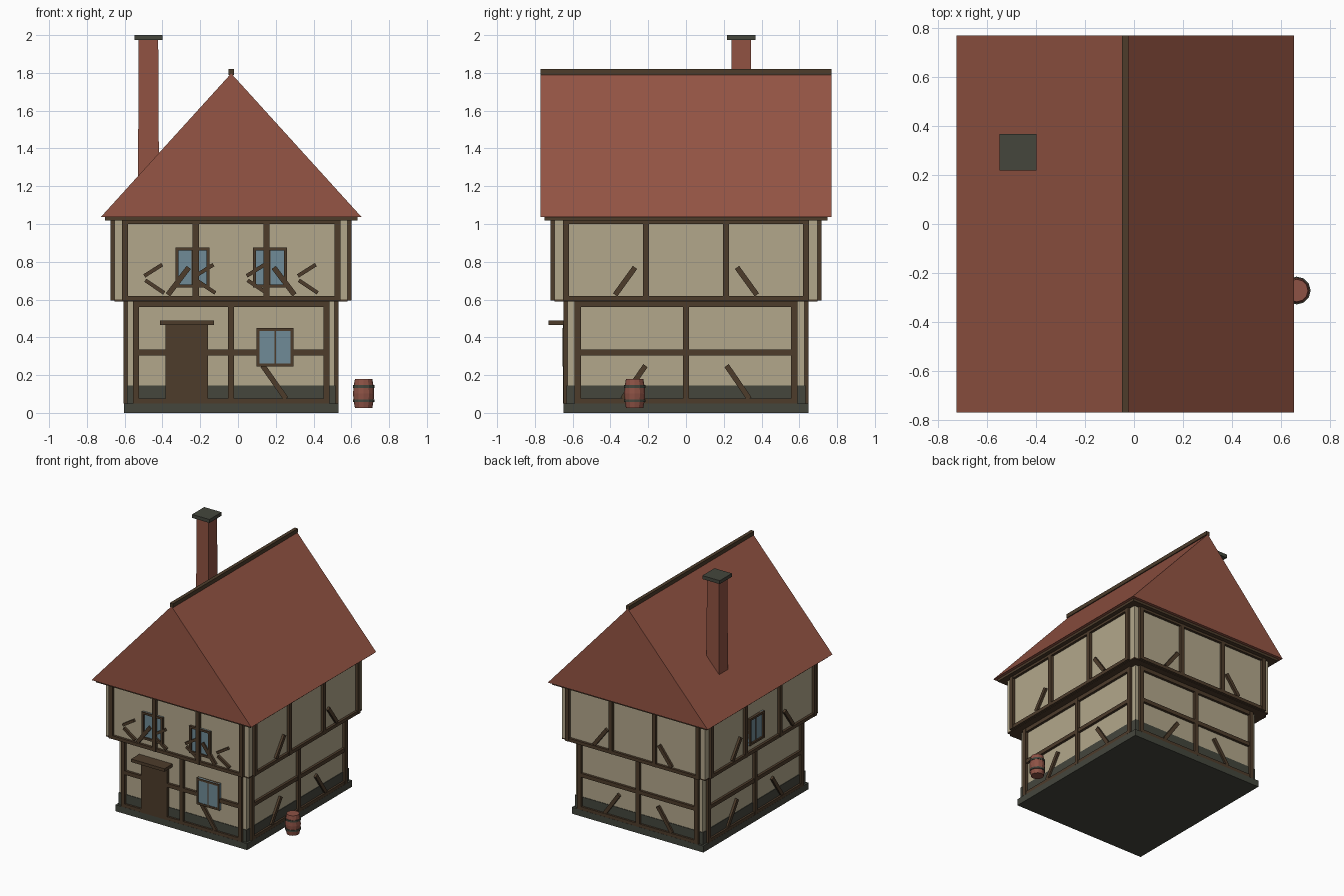
import bpy, bmesh, math
from mathutils import Matrix, Vector

cube = bpy.data.objects.get("Cube")
if cube:
    bpy.data.objects.remove(cube, do_unlink=True)


def material(name, rgb):
    m = bpy.data.materials.new(name)
    m.use_nodes = True
    m.diffuse_color = (*rgb, 1)
    m.node_tree.nodes["Principled BSDF"].inputs["Base Color"].default_value = (*rgb, 1)
    return m


PLASTER = material("cream plaster", (0.45, 0.39, 0.26))
TIMBER = material("dark timber", (0.075, 0.045, 0.024))
STONE = material("grey stone", (0.058, 0.061, 0.046))
TILE = material("red roof tile", (0.30, 0.09, 0.058))
BRICK = material("red brick", (0.28, 0.085, 0.055))
GLASS = material("blue glass", (0.16, 0.26, 0.31))
BARREL = material("red barrel wood", (0.27, 0.085, 0.06))

CX = -0.036                       # the house sits left of centre, the barrel right


def finish(name, bm, mat):
    bmesh.ops.recalc_face_normals(bm, faces=bm.faces)
    mesh = bpy.data.meshes.new(name)
    bm.to_mesh(mesh)
    bm.free()
    mesh.materials.append(mat)
    ob = bpy.data.objects.new(name, mesh)
    bpy.context.collection.objects.link(ob)
    return ob


def block(name, centre, half_x, half_y, z0, z1, mat, top_scale=1):
    """Upright block, optionally tapered towards the top."""
    bm = bmesh.new()
    bmesh.ops.create_cube(bm, size=2)
    for v in bm.verts:
        s = top_scale if v.co.z > 0 else 1
        v.co = (centre[0] + v.co.x * half_x * s, centre[1] + v.co.y * half_y * s,
                z1 if v.co.z > 0 else z0)
    return finish(name, bm, mat)


class Wall:
    """One wall plane: u runs along it, d points out of it, z is up."""

    def __init__(self, turn, half_depth):
        self.frame = (Matrix.Translation((CX, 0, 0)) @ Matrix.Rotation(turn * math.pi / 2, 4, 'Z')
                      @ Matrix.Translation((0, -half_depth, 0)))

    def bar(self, bm, a, b, width, depth, back=0.01):
        a, b = Vector(a), Vector(b)
        run, mid = b - a, (a + b) / 2
        m = (self.frame @ Matrix.Translation((mid.x, (back - depth) / 2, mid.y))
             @ Matrix.Rotation(-math.atan2(run.y, run.x), 4, 'Y')
             @ Matrix.Diagonal((run.length, depth + back, width, 1)))
        bmesh.ops.create_cube(bm, size=1, matrix=m)

    def rect(self, bm, u0, u1, z0, z1, depth):
        z = (z0 + z1) / 2
        self.bar(bm, (u0, z), (u1, z), z1 - z0, depth)

    def window(self, name, u0, u1, z0, z1, glass_depth, frame_depth):
        bm = bmesh.new()
        self.rect(bm, u0, u1, z0, z1, glass_depth)
        finish(name + "_glass", bm, GLASS)
        bm = bmesh.new()
        w = 0.016
        self.rect(bm, u0, u0 + w, z0, z1, frame_depth)
        self.rect(bm, u1 - w, u1, z0, z1, frame_depth)
        self.rect(bm, u0 + w, u1 - w, z0, z0 + w, frame_depth)
        self.rect(bm, u0 + w, u1 - w, z1 - w, z1, frame_depth)
        mid = (u0 + u1) / 2
        self.rect(bm, mid - 0.004, mid + 0.004, z0 + w, z1 - w, glass_depth + 0.003)
        finish(name + "_frame", bm, TIMBER)


def timbers(name, wall, posts, z0, z1, rails, braces):
    """Posts, rails between the end posts, and mirrored slanting braces."""
    bm = bmesh.new()
    for u in posts:
        wall.rect(bm, u - 0.016, u + 0.016, z0, z1, 0.021)
    for lo, hi in rails:
        wall.rect(bm, posts[0], posts[-1], lo, hi, 0.019)
    for s in (-1, 1):
        (ua, za), (ub, zb) = braces
        wall.bar(bm, (s * ua, za), (s * ub, zb), 0.028, 0.017)
    finish(name, bm, TIMBER)


# Storeys
LOW, UP = (0.548, 0.628), (0.617, 0.697)
block("stone_plinth", (CX, 0), 0.568, 0.648, 0, 0.05, STONE)
block("stone_wall_base", (CX, 0), LOW[0] + 0.004, LOW[1] + 0.004, 0.05, 0.145, STONE)
block("ground_floor_walls", (CX, 0), *LOW, 0.145, 0.594, PLASTER)
block("jetty_plate", (CX, 0), *UP, 0.59, 0.6, TIMBER)
block("upper_floor_walls", (CX, 0), *UP, 0.6, 1.02, PLASTER)
block("eaves_plate", (CX, 0), 0.668, 0.748, 1.018, 1.04, TIMBER)

# Timber framing on all four sides
low_walls, up_walls = [], []
for i, side in enumerate(("front", "left", "back", "right")):
    lw = Wall(i, LOW[1 - i % 2])
    uw = Wall(i, UP[1 - i % 2])
    low_walls.append(lw)
    up_walls.append(uw)
    end = (0.505, 0.573)[i % 2]
    timbers(side + "_ground_timbers", lw, (-end, 0, end), 0.05, 0.59,
            ((0.05, 0.075), (0.305, 0.335), (0.56, 0.59)),
            ((0.167, 0.25), (0.29, 0.075)) if i % 2 == 0 else ((0.215, 0.25), (0.335, 0.075)))
    end = (0.563, 0.635)[i % 2]
    timbers(side + "_upper_timbers", uw, (-end, -end / 3, end / 3, end), 0.594, 1.02,
            ((0.594, 0.62), (1.0, 1.02)),
            ((0.225, 0.77), (0.335, 0.625)) if i % 2 == 0 else ((0.27, 0.77), (0.375, 0.625)))

# Windows
front_low, front_up = low_walls[0], up_walls[0]
front_low.window("ground_window", 0.134, 0.331, 0.245, 0.45, 0.021, 0.025)
for name, u in (("right", -0.205), ("left", 0.205)):
    front_up.window("upper_window_" + name, u - 0.09, u + 0.09, 0.665, 0.875, 0.008, 0.02)
up_walls[3].window("side_window", -0.17, 0.01, 0.665, 0.875, 0.008, 0.02)

# Small decorative struts beside the upper windows
bm = bmesh.new()
for k in range(4):
    u = -0.46 + 0.271 * k
    front_up.bar(bm, (u, 0.725), (u + 0.095, 0.785), 0.02, 0.019)
    front_up.bar(bm, (u + 0.005, 0.702), (u + 0.105, 0.635), 0.02, 0.019)
finish("window_struts", bm, TIMBER)

# Door and its hood
bm = bmesh.new()
front_low.rect(bm, -0.347, -0.122, 0.05, 0.465, 0.022)
finish("door", bm, TIMBER)
bm = bmesh.new()
front_low.rect(bm, -0.377, -0.09, 0.465, 0.489, 0.1)
finish("door_hood", bm, TIMBER)

# Roof: a triangular prism with a ridge beam
bm = bmesh.new()
section = [bm.verts.new((CX + x, -0.77, z)) for x, z in ((-0.69, 1.037), (0.69, 1.037), (0, 1.797))]
gable = bm.faces.new(section)
ext = bmesh.ops.extrude_face_region(bm, geom=[gable], use_keep_orig=True)
bmesh.ops.translate(bm, vec=(0, 1.54, 0), verts=[v for v in ext["geom"] if isinstance(v, bmesh.types.BMVert)])
finish("roof", bm, TILE)
block("ridge_beam", (CX, 0), 0.014, 0.77, 1.79, 1.82, TIMBER)

# Chimney
block("chimney_stack", (-0.474, 0.293), 0.056, 0.056, 1.15, 1.975, BRICK, 0.92)
block("chimney_cap", (-0.474, 0.293), 0.075, 0.075, 1.973, 2.0, STONE)


# Barrel: stacked rings closed at both ends, with two hoops and rims
def lathe(name, profile, mat, sides=12):
    bm = bmesh.new()
    rings = []
    for r, z in profile:
        rings.append([bm.verts.new((0.665 + r * math.cos(2 * math.pi * k / sides),
                                    -0.272 + r * math.sin(2 * math.pi * k / sides), z))
                      for k in range(sides)])
    for a, b in zip(rings, rings[1:]):
        for k in range(sides):
            j = (k + 1) % sides
            bm.faces.new((a[k], a[j], b[j], b[k]))
    bm.faces.new(rings[0])
    bm.faces.new(rings[-1])
    return finish(name, bm, mat)


lathe("barrel", ((0.046, 0.025), (0.053, 0.065), (0.056, 0.102), (0.053, 0.14), (0.046, 0.18)), BARREL)
for name, z in (("lower", 0.065), ("upper", 0.14)):
    lathe("barrel_hoop_" + name, ((0.057, z - 0.007), (0.057, z + 0.007)), STONE)
